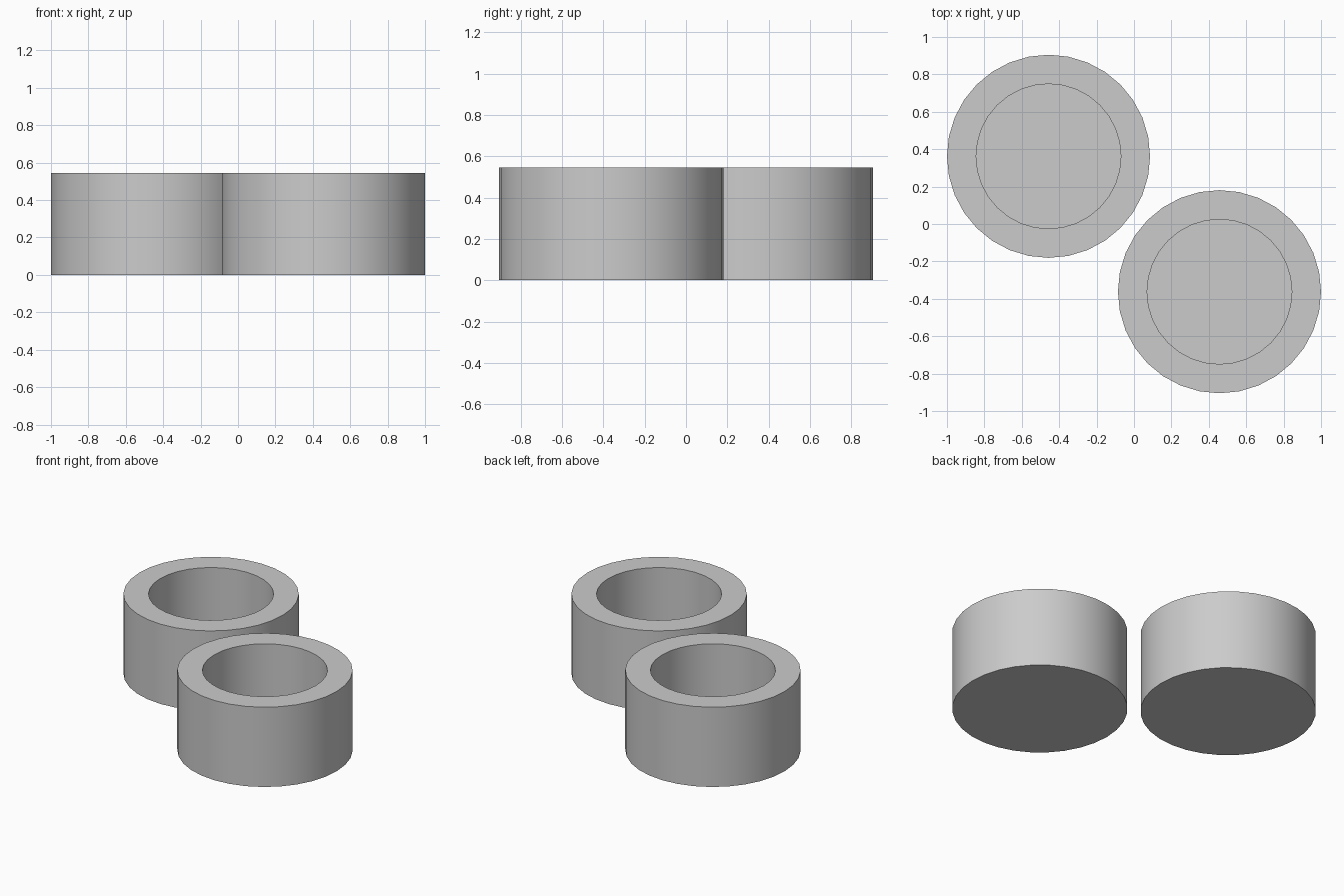
import bpy, bmesh, math

if "Cube" in bpy.data.objects:
    bpy.data.objects.remove(bpy.data.objects["Cube"])

SIDES = 32
R_OUT, R_IN = 0.543, 0.387
HEIGHT, FLOOR = 0.545, 0.155

grey = bpy.data.materials.new("plain_grey")
grey.diffuse_color = (0.6, 0.6, 0.6, 1)
grey.use_nodes = True
grey.node_tree.nodes["Principled BSDF"].inputs["Base Color"].default_value = grey.diffuse_color


def cup(name, x, y):
    """Thick-walled round cup with a closed bottom."""
    bm = bmesh.new()

    def ring(r, z):
        return [bm.verts.new((r * math.cos(math.tau * i / SIDES),
                              r * math.sin(math.tau * i / SIDES), z))
                for i in range(SIDES)]

    # outer base, outer rim, inner rim, inner floor
    rings = [ring(R_OUT, 0), ring(R_OUT, HEIGHT), ring(R_IN, HEIGHT), ring(R_IN, FLOOR)]
    for a, b in zip(rings, rings[1:]):
        for i in range(SIDES):
            j = (i + 1) % SIDES
            bm.faces.new((a[i], a[j], b[j], b[i]))
    bm.faces.new(rings[0][::-1])   # underside
    bm.faces.new(rings[-1])        # inside floor
    mesh = bpy.data.meshes.new(name)
    bm.to_mesh(mesh)
    bm.free()
    mesh.materials.append(grey)
    obj = bpy.data.objects.new(name, mesh)
    obj.location = (x, y, 0)
    bpy.context.collection.objects.link(obj)
    bpy.ops.object.select_all(action='DESELECT')
    obj.select_set(True)
    bpy.context.view_layer.objects.active = obj
    bpy.ops.object.shade_smooth_by_angle(angle=math.radians(30))


cup("back_left_cup", -0.457, 0.362)
cup("front_right_cup", 0.457, -0.362)
